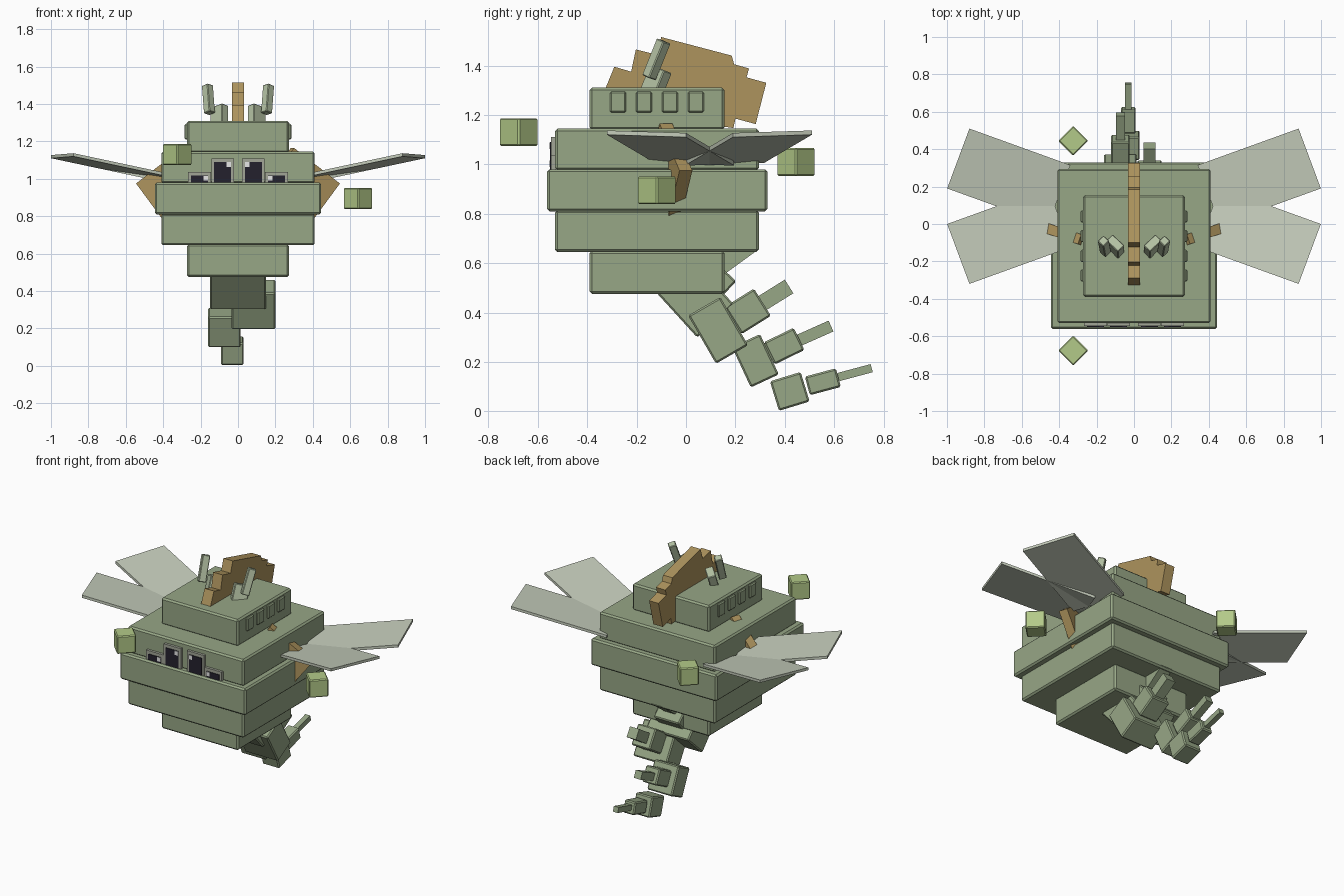
import bpy, bmesh
from math import radians
from mathutils import Vector, Matrix

cube = bpy.data.objects.get("Cube")
if cube:
    bpy.data.objects.remove(cube, do_unlink=True)


def material(name, rgb):
    m = bpy.data.materials.new(name)
    m.use_nodes = True
    m.diffuse_color = (*rgb, 1)
    m.node_tree.nodes["Principled BSDF"].inputs["Base Color"].default_value = (*rgb, 1)
    return m


GREEN = material("moss_green", (0.31, 0.385, 0.24))
PALE = material("pale_green", (0.46, 0.54, 0.37))
LIME = material("lime", (0.45, 0.59, 0.25))
BROWN = material("ochre", (0.42, 0.295, 0.11))
WING = material("wing_grey", (0.56, 0.61, 0.5))
FRAME = material("eye_frame_grey", (0.36, 0.38, 0.31))
DARK = material("pupil_black", (0.017, 0.015, 0.026))
WHITE = material("glint_white", (0.8, 0.8, 0.8))


def finish(name, bm, mat, bevel=0):
    bmesh.ops.recalc_face_normals(bm, faces=bm.faces)
    me = bpy.data.meshes.new(name)
    bm.to_mesh(me)
    bm.free()
    me.materials.append(mat)
    ob = bpy.data.objects.new(name, me)
    bpy.context.collection.objects.link(ob)
    if bevel:
        b = ob.modifiers.new("soft_edge", 'BEVEL')
        b.width, b.segments = bevel, 1
    return ob


def box(name, centre, size, mat, tilt=0, roll=0, yaw=0, bevel=0.0):
    """Box turned by yaw first, then roll (about y), then tilt (about x)."""
    bm = bmesh.new()
    bmesh.ops.create_cube(bm, size=1)
    bmesh.ops.scale(bm, vec=size, verts=bm.verts)
    ob = finish(name, bm, mat, bevel)
    turn = (Matrix.Rotation(radians(tilt), 4, 'X') @ Matrix.Rotation(radians(roll), 4, 'Y')
            @ Matrix.Rotation(radians(yaw), 4, 'Z'))
    ob.matrix_world = Matrix.Translation(centre) @ turn
    return ob


def slab(name, points, offset, mat):
    """Flat outline extruded by an offset vector."""
    bm = bmesh.new()
    face = bm.faces.new([bm.verts.new(p) for p in points])
    new = bmesh.ops.extrude_face_region(bm, geom=[face])["geom"]
    bmesh.ops.translate(bm, vec=offset, verts=[g for g in new if isinstance(g, bmesh.types.BMVert)])
    return finish(name, bm, mat)


# Stacked body tiers: half width, front, back, bottom, top
tiers = {
    "body_base": (0.272, -0.39, 0.155, 0.475, 0.65),
    "body_lower": (0.41, -0.53, 0.295, 0.645, 0.815),
    "body_belt": (0.445, -0.562, 0.33, 0.81, 0.98),
    "body_face": (0.41, -0.53, 0.295, 0.975, 1.145),
    "body_cap": (0.272, -0.39, 0.155, 1.14, 1.31),
}
for name, (w, y0, y1, z0, z1) in tiers.items():
    box(name, (0, (y0 + y1) / 2, (z0 + z1) / 2), (2 * w, y1 - y0, z1 - z0), GREEN, bevel=0.01)

for s, side in ((1, "left"), (-1, "right")):
    # Raised studs along the cap
    for i in range(4):
        box(f"{side}_stud_{i + 1}", (s * 0.27, -0.275 + i * 0.105, 1.252),
            (0.03, 0.065, 0.085), GREEN, bevel=0.006)

    # Eyes: frame, pupil and glint
    for kind, x, top in (("inner", 0.082, 1.11), ("outer", 0.206, 1.037)):
        h = top - 0.975
        box(f"{side}_{kind}_eye_frame", (s * x, -0.536, 0.975 + h / 2), (0.122, 0.02, h), FRAME)
        box(f"{side}_{kind}_pupil", (s * x, -0.546, 0.965 + h / 2), (0.09, 0.008, h - 0.02), DARK)
        box(f"{side}_{kind}_glint", (s * (x - 0.033), -0.549, top - 0.034), (0.024, 0.008, 0.026), WHITE)

    # Two crossing wing blades
    for f, part in ((1, "rear"), (-1, "fore")):
        tip_out = Vector((s * 0.88, 0.095 + f * 0.415, 1.12))
        tip_in = Vector((s * 0.999, 0.095 + f * 0.095, 1.11))
        back = Vector((-s * 0.54, -f * 0.195, -0.115))
        slab(f"{side}_{part}_wing", [tip_out, tip_in, tip_in + back, tip_out + back],
             (0, 0, 0.017), WING)

    # Slanted side fin, swept along the body
    sweep = 0.33
    fin = []
    for x, z in ((0.545, 0.975), (0.3, 1.165), (0.16, 0.98), (0.405, 0.785)):
        fin.append((s * x, -0.107 + sweep * (x - 0.3), z))
    slab(f"{side}_fin", fin, (-s * 0.018, 0.052, 0), BROWN)

    # Antenna stub and stalk
    box(f"{side}_antenna_stub", (s * 0.1, -0.122, 1.335), (0.05, 0.09, 0.11), PALE,
        tilt=-22, yaw=s * -45, bevel=0.004)
    box(f"{side}_antenna_stalk", (s * 0.158, -0.12, 1.425), (0.045, 0.045, 0.16), PALE,
        tilt=-22, roll=s * 4, yaw=45, bevel=0.004)

# Stepped crest on the cap
crest = [(-0.325, 1.31), (-0.29, 1.395), (-0.222, 1.375), (-0.203, 1.465), (-0.122, 1.445),
         (-0.1, 1.515), (0.185, 1.44), (0.195, 1.405), (0.255, 1.388), (0.245, 1.352),
         (0.325, 1.33), (0.282, 1.163), (0.2, 1.185), (0.192, 1.147), (0.1, 1.16), (-0.2, 1.29)]
slab("crest", [(-0.033, y, z) for y, z in crest], (0.066, 0, 0), BROWN)

# Tail: x, then (y, z, tilt, length, depth, width) for segment, spine and spine tip
tail = [
    (0.0, (0.025, 0.47, -47.7, 0.28, 0.2, 0.3), (0.09, 0.53, 47, 0.15, 0.17, 0.18),
     (0.2, 0.637, 36, 0.18, 0.08, 0.08)),
    (0.083, (0.13, 0.328, -60, 0.225, 0.15, 0.235), (0.25, 0.405, 32, 0.14, 0.13, 0.13),
     (0.36, 0.47, 32, 0.135, 0.065, 0.065)),
    (-0.073, (0.281, 0.205, -65, 0.18, 0.125, 0.175), (0.397, 0.264, 26, 0.135, 0.1, 0.1),
     (0.523, 0.317, 24, 0.14, 0.048, 0.048)),
    (-0.03, (0.42, 0.081, 17, 0.13, 0.125, 0.12), (0.554, 0.12, 15, 0.13, 0.078, 0.078),
     (0.684, 0.157, 15, 0.14, 0.034, 0.034)),
]
for i, (x, *parts) in enumerate(tail, 1):
    for kind, (y, z, tilt, length, depth, width) in zip(("segment", "spine", "spine_tip"), parts):
        box(f"tail_{kind}_{i}", (x, y, z), (width, length, depth), GREEN, tilt=tilt,
            bevel=0 if kind == "spine_tip" else 0.007)

# Floating cubes around the body
for i, spot in enumerate([(-0.325, -0.677, 1.13), (0.642, -0.118, 0.895), (-0.325, 0.445, 1.01)], 1):
    box(f"floating_cube_{i}", spot, (0.113, 0.113, 0.113), LIME, yaw=45, bevel=0.006)
